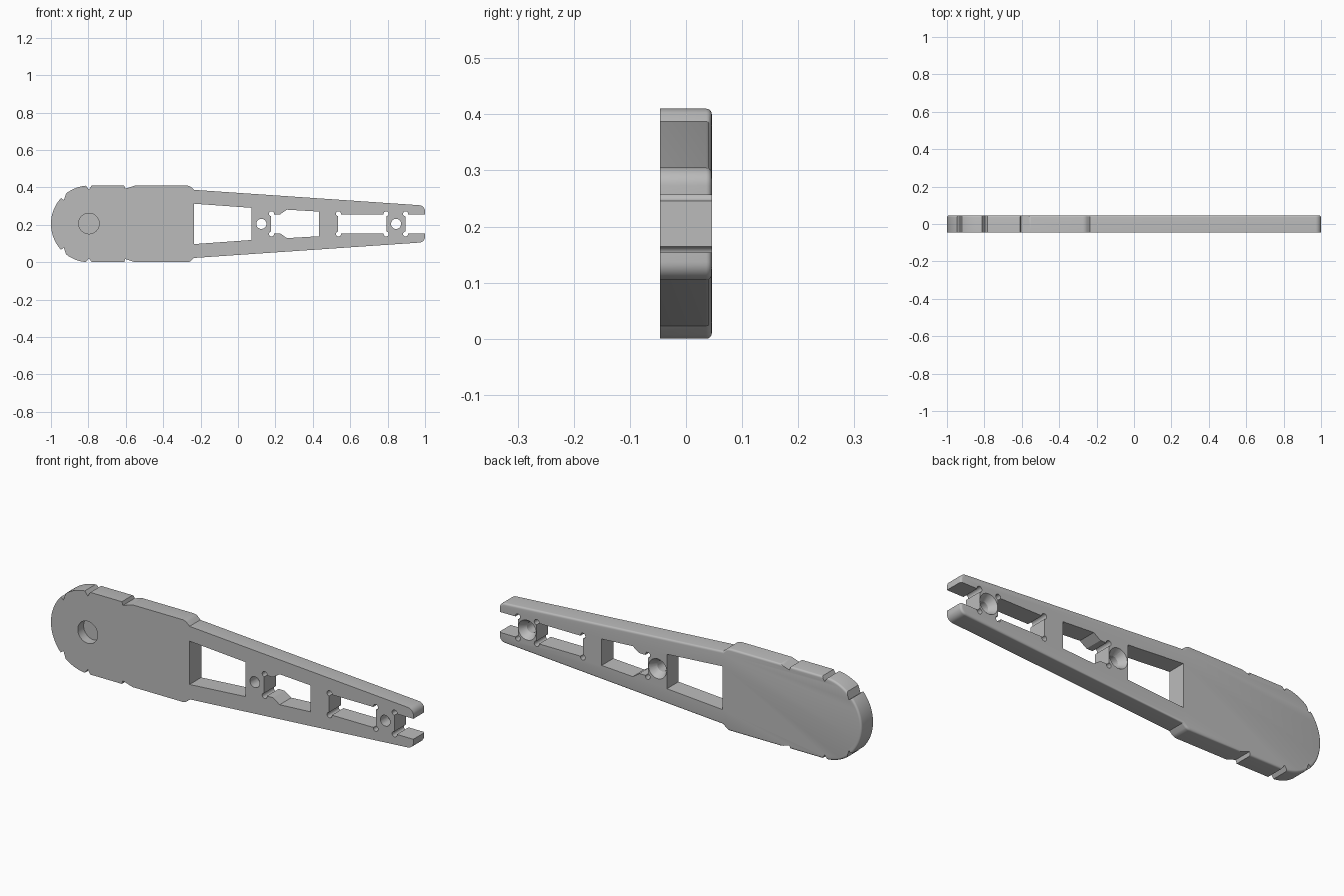
import bpy, bmesh, math
from mathutils import Matrix, Vector

if "Cube" in bpy.data.objects:
    bpy.data.objects.remove(bpy.data.objects["Cube"])

ZC, HY = 0.205, 0.046          # centre height and half thickness

grey = bpy.data.materials.new("plain grey")
grey.diffuse_color = (0.5, 0.5, 0.5, 1)
grey.use_nodes = True
grey.node_tree.nodes["Principled BSDF"].inputs["Base Color"].default_value = grey.diffuse_color


def make(name, bm):
    bmesh.ops.recalc_face_normals(bm, faces=bm.faces)
    me = bpy.data.meshes.new(name)
    bm.to_mesh(me)
    bm.free()
    ob = bpy.data.objects.new(name, me)
    bpy.context.collection.objects.link(ob)
    me.materials.append(grey)
    return ob


def prism(pts, y0, y1):
    """Extrude an (x, height above centre line) outline through the thickness."""
    bm = bmesh.new()
    f = bm.faces.new([bm.verts.new((x, y0, ZC + z)) for x, z in pts])
    r = bmesh.ops.extrude_face_region(bm, geom=[f])
    bmesh.ops.translate(bm, vec=(0, y1 - y0, 0),
                        verts=[v for v in r["geom"] if isinstance(v, bmesh.types.BMVert)])
    return bm


def arc(cx, cz, r, a0, a1, n):
    return [(cx + r * math.cos(math.radians(a0 + (a1 - a0) * i / n)),
             cz + r * math.sin(math.radians(a0 + (a1 - a0) * i / n))) for i in range(n + 1)]


def mirrored(upper):
    """Close an upper half outline with its mirror image."""
    return upper + [(x, -z) for x, z in reversed(upper) if abs(z) > 1e-5]


# arm blank: round head, straight body, tapered tail with rounded tip
upper = arc(-0.795, 0, 0.205, 180, 90, 24)
upper += arc(-0.275, 0.165, 0.04, 90, 55, 5)
upper += [(-0.235, 0.182)]
upper += arc(0.968, 0.068, 0.032, 86, 0, 8)
bm = prism(mirrored(upper), -HY, HY)
rim = [e for e in bm.edges if all(v.co.y > HY - 1e-4 for v in e.verts)]
bmesh.ops.bevel(bm, geom=rim, offset=0.01, segments=4, profile=0.5, affect='EDGES')
arm = make("lever_arm", bm)


def cut(bm):
    """Subtract a cutter from the arm and discard it."""
    c = make("cutter", bm)
    c.hide_render = True
    m = arm.modifiers.new("cut", 'BOOLEAN')
    m.operation, m.solver, m.object = 'DIFFERENCE', 'EXACT', c
    bpy.context.view_layer.objects.active = arm
    bpy.ops.object.modifier_apply(modifier=m.name)
    bpy.data.objects.remove(c)


def cut_round(x, z, r0, r1, y0, y1, n=32):
    """Round or conical hole along y, r0 at y0 and r1 at y1."""
    bm = bmesh.new()
    bmesh.ops.create_cone(bm, cap_ends=True, segments=n, radius1=r0, radius2=r1, depth=y1 - y0,
                          matrix=Matrix.Translation(Vector((x, (y0 + y1) / 2, ZC + z)))
                          @ Matrix.Rotation(-math.pi / 2, 4, 'X'))
    cut(bm)


# through windows and the open slot at the tip
for half in ([(-0.235, 0.108), (0.073, 0.086)],
             [(0.177, 0.051), (0.225, 0.051), (0.262, 0.076), (0.433, 0.066)],
             [(0.535, 0.051), (0.793, 0.051)],
             [(0.895, 0.051), (1.1, 0.051)]):
    cut(prism(mirrored(half), -0.1, 0.1))

# corner reliefs of the windows
for x in (0.179, 0.537, 0.792, 0.896):
    for s in (-1, 1):
        cut_round(x, s * 0.054, 0.0135, 0.0135, -0.11, 0.11, 16)

# countersunk screw holes, widening at the back
for x in (0.125, 0.845):
    cut_round(x, 0, 0.027, 0.027, -0.12, 0.12)
    cut_round(x, 0, 0.026, 0.052, 0.008, HY + 0.004)

# blind pivot socket in the front of the head
cut_round(-0.797, 0.002, 0.055, 0.055, -0.1, 0.0, 40)

# edge notches, mirrored top and bottom
for tri in ([(-0.965, 0.152), (-0.931, 0.127), (-0.915, 0.175)],
            [(-0.823, 0.217), (-0.797, 0.183), (-0.775, 0.217)],
            [(-0.612, 0.215), (-0.603, 0.188), (-0.51, 0.218)]):
    for s in (-1, 1):
        cut(prism([(x, s * z) for x, z in tri], -0.1, 0.1))

bpy.ops.object.select_all(action='DESELECT')
arm.select_set(True)
bpy.context.view_layer.objects.active = arm
bpy.ops.object.shade_smooth_by_angle(angle=math.radians(30))
